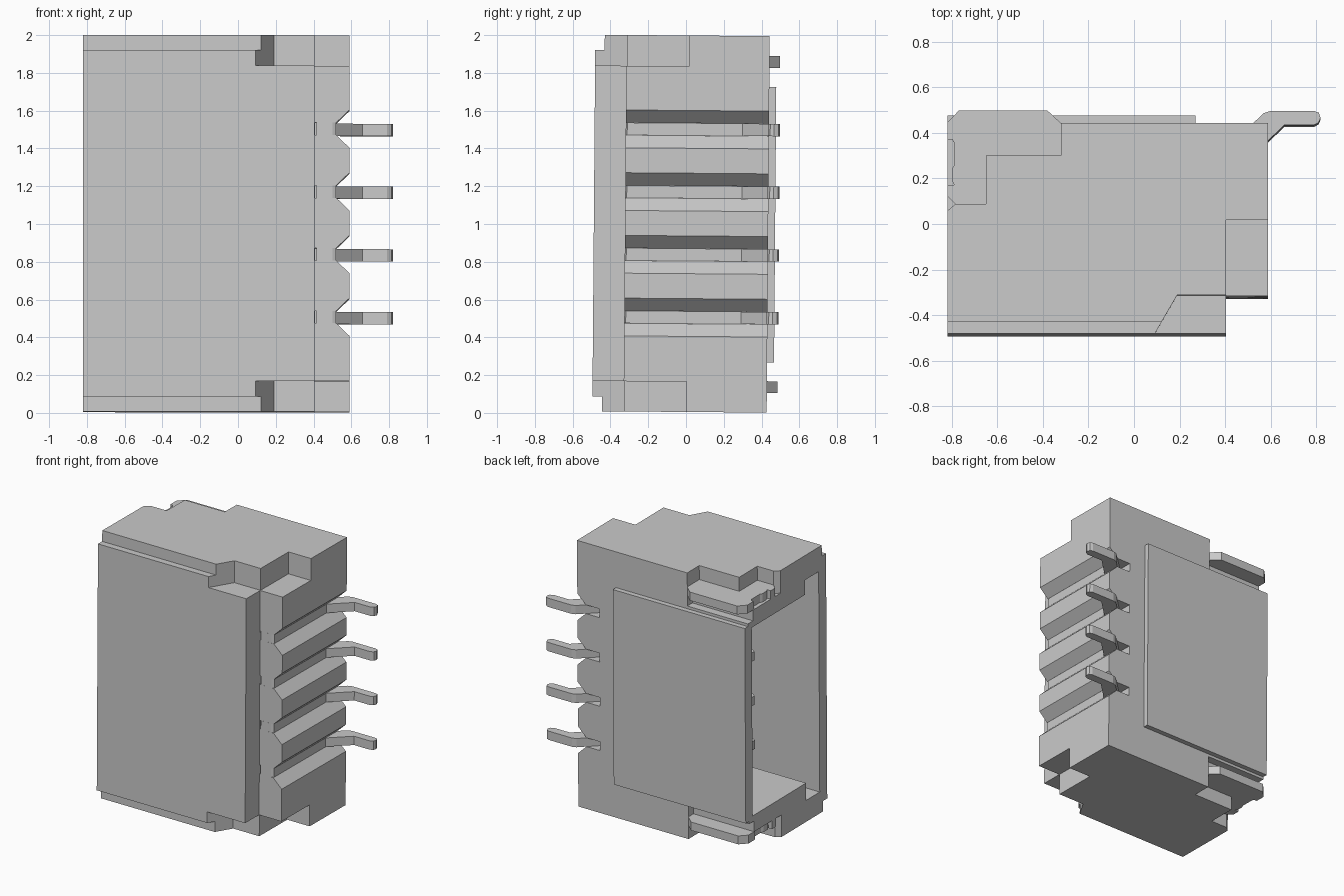
import bpy
import bmesh
from mathutils import Matrix, Vector

cube = bpy.data.objects.get("Cube")
if cube:
    bpy.data.objects.remove(cube)

GREY = bpy.data.materials.new("plain grey")
GREY.use_nodes = True
COLOUR = (0.59, 0.59, 0.59, 1)
GREY.diffuse_color = COLOUR
GREY.node_tree.nodes["Principled BSDF"].inputs["Base Color"].default_value = COLOUR

# The whole part leans very slightly about its centre
LEAN = (Matrix.Translation((0, 0, 1)) @ Matrix.Rotation(-0.008, 4, 'X')
        @ Matrix.Translation((0, 0, -1)))


def prism(name, points, low, high, axis='Z'):
    """Extrude a flat outline along z (xy outline) or y (xz outline)."""
    def place(a, b, c):
        return Vector((a, b, c)) if axis == 'Z' else Vector((a, c, b))
    bm = bmesh.new()
    face = bm.faces.new([bm.verts.new(place(a, b, low)) for a, b in points])
    moved = bmesh.ops.extrude_face_region(bm, geom=[face])["geom"]
    verts = [v for v in moved if isinstance(v, bmesh.types.BMVert)]
    bmesh.ops.translate(bm, verts=verts, vec=place(0, 0, high - low))
    bmesh.ops.recalc_face_normals(bm, faces=bm.faces)
    mesh = bpy.data.meshes.new(name)
    bm.to_mesh(mesh)
    bm.free()
    mesh.materials.append(GREY)
    obj = bpy.data.objects.new(name, mesh)
    bpy.context.collection.objects.link(obj)
    return obj


def rect(x0, x1, y0, y1):
    return [(x0, y0), (x1, y0), (x1, y1), (x0, y1)]


def carve(obj, cutter):
    mod = obj.modifiers.new("cut", 'BOOLEAN')
    mod.operation = 'DIFFERENCE'
    mod.solver = 'EXACT'
    mod.object = cutter
    cutter.hide_render = True
    graph = bpy.context.evaluated_depsgraph_get()
    graph.update()
    mesh = bpy.data.meshes.new_from_object(obj.evaluated_get(graph))
    obj.modifiers.clear()
    obj.data = mesh
    bpy.data.objects.remove(cutter)


LEFT, RIGHT, STEP = -0.82, 0.59, 0.405
FRONT, BACK = -0.488, 0.435
ROWS = [0.505 + i * 0.332 for i in range(4)]
parts = []

# Housing with a stepped right front corner
housing = prism("housing", [(LEFT, FRONT), (STEP, FRONT), (STEP, -0.323),
                            (RIGHT, -0.323), (RIGHT, BACK), (LEFT, BACK)], 0.005, 1.998)
parts.append(housing)

# Mating cavity open on the -x side, taller along the front wall
carve(housing, prism("cavity_cutter", rect(-0.9, 0.3, -0.3, 0.39), 0.295, 1.705))
carve(housing, prism("key_cutter", rect(-0.9, 0.3, -0.40, -0.24), 0.165, 1.815))

# Mirrored top and bottom recesses
corner = [(0.085, -0.5), (0.19, -0.32), (STEP, -0.32), (STEP, 0.01), (0.7, 0.01), (0.7, -0.5)]
pocket = [(-0.9, 0.05), (LEFT, 0.05), (-0.785, 0.08), (-0.65, 0.08), (-0.65, 0.293),
          (-0.32, 0.293), (-0.32, 0.6), (-0.9, 0.6)]
edge = rect(-0.9, 0.14, -0.6, -0.438)
gap = rect(-0.9, -0.32, 0.375, 0.6)
for outline, depth in ((corner, 0.165), (edge, 0.083), (pocket, 0.17), (gap, 0.25)):
    for low, high in ((2 - depth, 2.1), (-0.1, depth)):
        carve(housing, prism("recess_cutter", outline, low, high))

# Flared grooves and pin slots on the right side
for z in ROWS:
    flare = [(0.52, z - 0.033), (0.59, z - 0.1), (0.7, z - 0.1),
             (0.7, z + 0.1), (0.59, z + 0.1), (0.52, z + 0.033)]
    carve(housing, prism("groove_cutter", flare, -0.6, 0.6, 'Y'))
    carve(housing, prism("slot_cutter", rect(0.407, 0.54, z - 0.033, z + 0.033), -0.4, 0.6, 'Y'))

# Raised plate on the back
parts.append(prism("back_panel", rect(LEFT, 0.27, BACK - 0.01, 0.472), 0.27, 1.73))

# Solder clips in the back pockets
clip = [(-0.32, 0.435), (-0.38, 0.491), (-0.77, 0.491), (-0.82, 0.44),
        (-0.82, 0.365), (-0.8, 0.365), (-0.79, 0.35), (-0.79, 0.25), (-0.8, 0.235),
        (-0.8, 0.185), (-0.79, 0.165), (-0.82, 0.165), (-0.82, 0.115), (-0.785, 0.08),
        (-0.65, 0.08), (-0.65, 0.293), (-0.32, 0.293)]
for name, z in (("upper_clip", 1.83), ("lower_clip", 0.108)):
    parts.append(prism(name, clip, z, z + 0.063))

# Bent solder tails with straight contacts inside the cavity
tail = [(0.415, -0.323), (0.5, -0.323), (0.52, -0.315), (0.52, 0.295), (0.66, 0.43),
        (0.79, 0.43), (0.812, 0.442), (0.82, 0.463), (0.812, 0.485), (0.79, 0.493),
        (0.6, 0.493), (0.57, 0.483), (0.415, 0.335), (0.415, -0.12),
        (-0.41, -0.12), (-0.44, -0.14), (-0.44, -0.18), (-0.41, -0.2), (0.415, -0.2)]
for i, z in enumerate(ROWS):
    parts.append(prism(f"contact_pin_{i + 1}", tail, z - 0.0328, z + 0.0328))

for part in parts:
    part.data.transform(LEAN)
    part.data.update()
